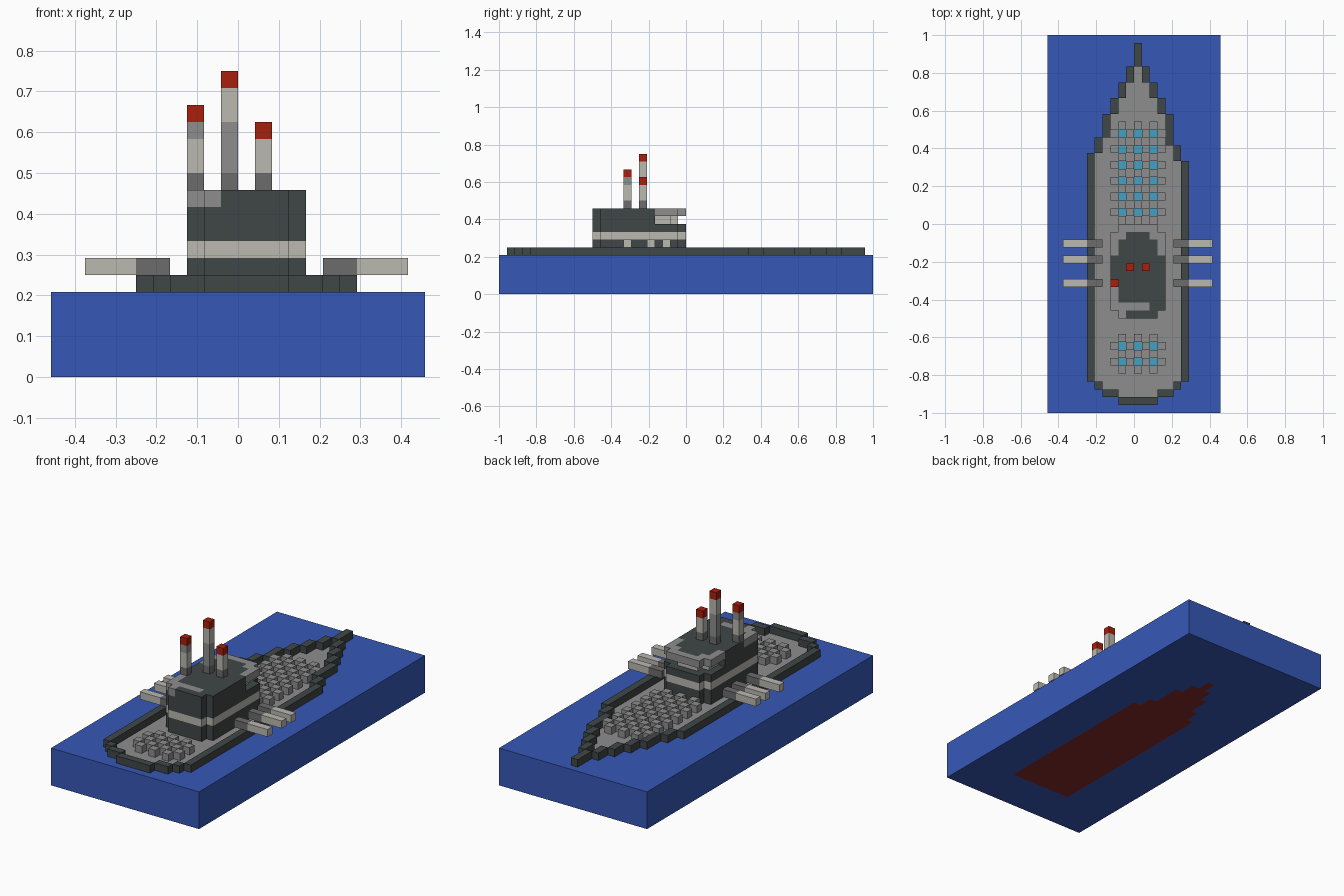
import bpy, bmesh

cube = bpy.data.objects.get("Cube")
if cube:
    bpy.data.objects.remove(cube)

V = 1 / 24              # block size
NX, NY = 22, 48         # blocks across and along
SEA = 5                 # sea level, in blocks
SKIN = 0.03             # thin plate, in blocks


def material(name, r, g, b):
    m = bpy.data.materials.new(name)
    m.use_nodes = True
    m.diffuse_color = (r, g, b, 1)
    m.node_tree.nodes["Principled BSDF"].inputs["Base Color"].default_value = (r, g, b, 1)
    return m


BLUE = material("sea blue", 0.037, 0.098, 0.468)
DARK = material("dark slate", 0.051, 0.061, 0.061)
GREY = material("deck grey", 0.265, 0.27, 0.265)
PALE = material("pale grey", 0.491, 0.479, 0.434)
IRON = material("iron grey", 0.15, 0.15, 0.15)
RED = material("funnel red", 0.392, 0.014, 0.004)
KEEL = material("keel red", 0.25, 0.023, 0.023)
CYAN = material("glass cyan", 0.058, 0.352, 0.546)


def cells(i0, i1, j0, j1):
    """Inclusive rectangle of blocks."""
    return {(i, j) for i in range(i0, i1 + 1) for j in range(j0, j1 + 1)}


def prism(name, area, k0, k1, mat):
    """Raise a set of blocks from level k0 to k1, walls only on its outline."""
    bm = bmesh.new()
    cache = {}

    def vert(i, j, k):
        key = (i, j, k)
        if key not in cache:
            cache[key] = bm.verts.new(((i - NX / 2) * V, (j - NY / 2) * V, k * V))
        return cache[key]

    for i, j in sorted(area):
        ring = [(i, j), (i + 1, j), (i + 1, j + 1), (i, j + 1)]
        bm.faces.new([vert(*p, k1) for p in ring])
        bm.faces.new([vert(*p, k0) for p in reversed(ring)])
        sides = [(i, j - 1), (i + 1, j), (i, j + 1), (i - 1, j)]
        for n, side in enumerate(sides):
            if side not in area:
                a, b = ring[n], ring[(n + 1) % 4]
                bm.faces.new([vert(*a, k0), vert(*b, k0), vert(*b, k1), vert(*a, k1)])
    mesh = bpy.data.meshes.new(name)
    bm.to_mesh(mesh)
    bm.free()
    mesh.materials.append(mat)
    ob = bpy.data.objects.new(name, mesh)
    bpy.context.collection.objects.link(ob)
    return ob


# Hull plan: start and end of each lengthwise row, port to starboard
bow_ends = [33, 35, 38, 40, 42, 44, 47, 44, 42, 40, 38, 34, 32]
stern_starts = [4, 3, 2, 2, 1, 1, 1, 1, 1, 2, 2, 3, 4]
hull = set()
for n, (start, end) in enumerate(zip(stern_starts, bow_ends)):
    hull |= cells(5 + n, 5 + n, start, end - 1)
rim = {(i, j) for i, j in hull
       if not {(i + 1, j), (i - 1, j), (i, j + 1), (i, j - 1)} <= hull}
keel = {(i, j) for i, j in hull if j >= 6 and cells(i - 2, i + 2, j - 2, j + 2) <= hull}

# Sea and hull
prism("sea", cells(0, NX - 1, 0, NY - 1) - keel, 0, SEA, BLUE)
prism("keel", keel, 0, SEA, KEEL)
prism("deck", hull - rim, SEA, SEA + SKIN, GREY)
prism("bulwark", rim, SEA, SEA + 1, DARK)


# Deck lattices with glass between the blocks
def lattice(name, j0, j1):
    area = cells(8, 14, j0, j1)
    bars = {(i, j) for i, j in area if (i + j - j0) % 2}
    glass = {(i, j) for i, j in area if i % 2 and (j - j0) % 2}
    for n, c in enumerate(sorted(bars)):
        prism(f"{name}_block_{n}", {c}, SEA, SEA + 1, GREY)
    prism(f"{name}_glass", glass, SEA, SEA + 2 * SKIN, CYAN)


lattice("fore_lattice", 24, 36)
lattice("aft_lattice", 5, 9)

# Superstructure
tower = cells(8, 14, 13, 22) | cells(9, 13, 12, 12) | cells(9, 13, 23, 23)
bridge = cells(9, 13, 20, 21) | cells(10, 12, 22, 22)
aft_house = {c for c in tower if c[1] < 20}
walkway = {c for c in tower - bridge if c[1] >= 20}
aft_trim = cells(8, 8, 13, 15) | cells(9, 9, 12, 13) | cells(10, 12, 13, 13)
prism("tower_base", tower, SEA, 7, DARK)
prism("tower_band", tower, 7, 8, PALE)
prism("tower_upper", tower, 8, 9, DARK)
prism("aft_house", aft_house, 9, 10, DARK)
prism("bridge_windows", bridge, 9, 10, PALE)
prism("roof", (aft_house - aft_trim) | bridge, 10, 11, DARK)
prism("bridge_walkway", walkway, 10, 11, GREY)
prism("aft_trim", aft_trim, 10, 11, GREY)


# Funnels, stacked from coloured bands
def funnel(name, i, j, bands):
    bottom = 11
    for n, (top, mat) in enumerate(bands):
        prism(f"{name}_band_{n}", {(i, j)}, bottom, top, mat)
        bottom = top


funnel("right_funnel", 8, 16, [(12, IRON), (14, PALE), (15, GREY), (16, RED)])
funnel("tall_funnel", 10, 18, [(12, IRON), (15, GREY), (17, PALE), (18, RED)])
funnel("left_funnel", 12, 18, [(12, IRON), (14, PALE), (15, RED)])

# Broadside guns on both sides
for n, j in enumerate((16, 19, 21)):
    for side, mount, barrel in (("right", (5, 6), (2, 4)), ("left", (16, 17), (18, 20))):
        prism(f"{side}_gun_mount_{n}", cells(*mount, j, j), 6, 7, IRON)
        prism(f"{side}_gun_barrel_{n}", cells(*barrel, j, j), 6, 7, PALE)
